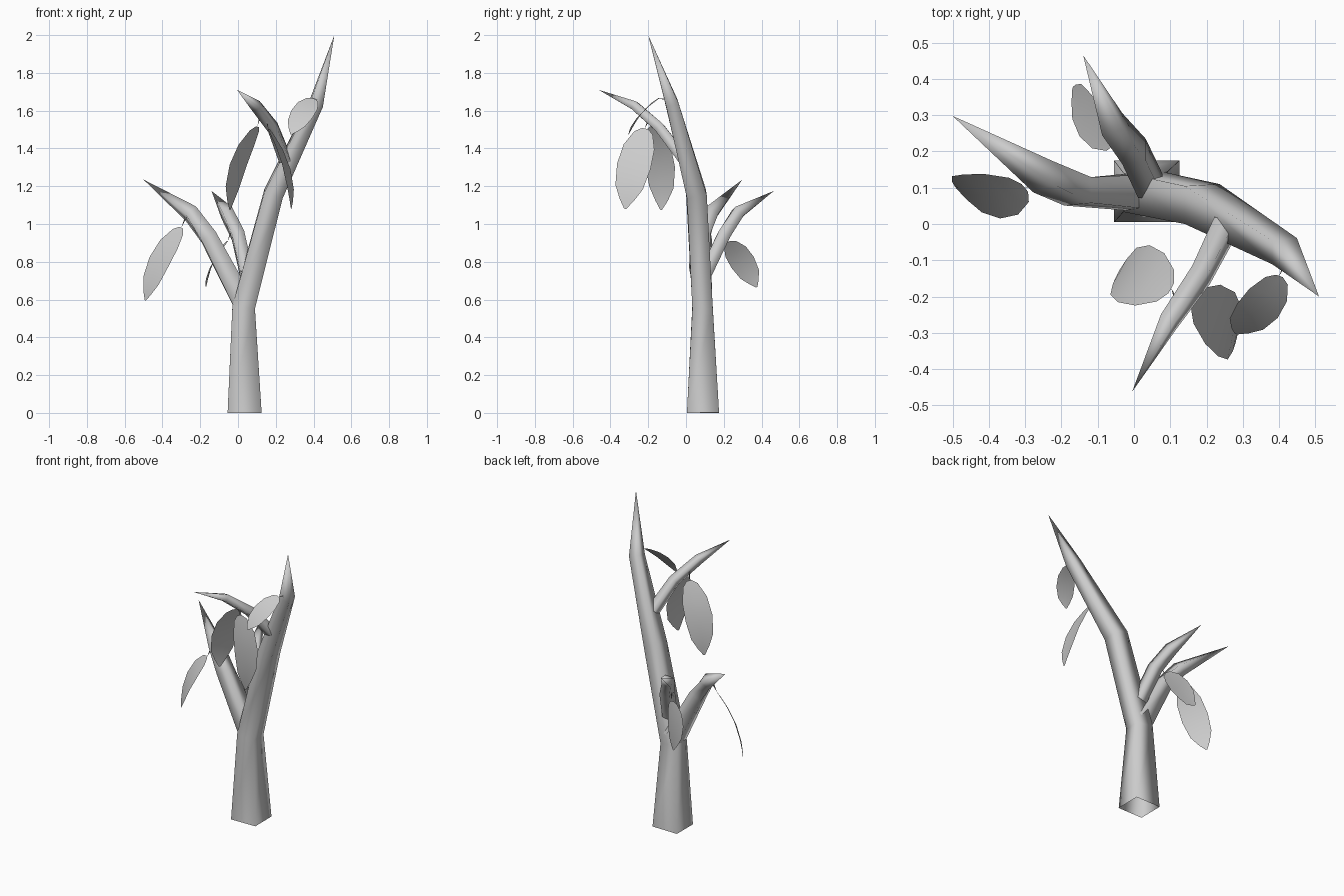
import bpy
from mathutils import Vector

if "Cube" in bpy.data.objects:
    bpy.data.objects.remove(bpy.data.objects["Cube"])


def make_mesh(name, verts, faces):
    mesh = bpy.data.meshes.new(name)
    mesh.from_pydata([tuple(v) for v in verts], [], faces)
    mesh.update()
    for p in mesh.polygons:
        p.use_smooth = True
    obj = bpy.data.objects.new(name, mesh)
    bpy.context.collection.objects.link(obj)
    return obj


def square_limb(name, path):
    """Four-sided tapering limb; path rows are x, y, z, half width, half depth; last row is the point."""
    pts = [Vector(p[:3]) for p in path]
    verts, faces = [], []
    for i, p in enumerate(path[:-1]):
        ahead = (pts[i + 1] - pts[i]).normalized()
        behind = (pts[i] - pts[i - 1]).normalized() if i else ahead
        t = (ahead + behind).normalized()
        side = Vector((1, 0, 0))
        side = (side - t * side.dot(t)).normalized()
        depth = t.cross(side)
        for sx, sy in ((-1, -1), (1, -1), (1, 1), (-1, 1)):
            verts.append(pts[i] + side * sx * p[3] + depth * sy * p[4])
        for k in range(4):
            a, b = i * 4 + k, i * 4 + (k + 1) % 4
            if i < len(path) - 2:
                faces.append((a, b, b + 4, a + 4))
            else:
                faces.append((a, b, (i + 1) * 4))
    verts.append(pts[-1])
    return make_mesh(name, verts, faces)


LEAF_PROFILE = [(0, .18), (.06, .55), (.25, .92), (.5, 1), (.75, .82), (.9, .42), (1, .06)]


def leaf(name, stem, base, tip, across, width, arch=.08):
    """Arched leaf blade with a midrib, plus a thin stalk to its branch."""
    base, tip, stem, w = map(Vector, (base, tip, stem, across))
    d = (tip - base).normalized()
    w = (w - d * w.dot(d)).normalized()
    n = d.cross(w)
    if n.z < 0:
        n, w = -n, -w
    length = (tip - base).length
    verts, faces = [], []
    for i, (t, f) in enumerate(LEAF_PROFILE):
        mid = base + (tip - base) * t + n * length * arch * (4 * t * (1 - t) - .4)
        half = w * width * .5 * f
        verts += [mid - half, mid - n * .004 * f, mid + half]
        if i:
            a, b = 3 * i - 3, 3 * i
            faces += [(a, b, b + 1, a + 1), (a + 1, b + 1, b + 2, a + 2)]
    make_mesh(name, verts, faces)
    top = verts[1]
    square_limb(name + "_stalk", [(*stem, .005, .005), (*top, 0, 0)])


# trunk and main leader
square_limb("trunk", [(.035, .09, 0, .09, .085), (.03, .0875, .56, .06, .054),
                      (.188, .055, 1.16, .051, .053), (.415, -.075, 1.64, .036, .034),
                      (.51, -.2, 2.0, 0, 0)])

# side branches
square_limb("left_branch", [(.02, .088, .6, .055, .05), (-.155, .09, .93, .044, .036),
                            (-.25, .13, 1.055, .036, .036), (-.5, .298, 1.235, 0, 0)])
square_limb("back_branch", [(.045, .105, .74, .034, .034), (.0, .2, .94, .034, .034),
                            (-.06, .275, 1.06, .03, .032), (-.14, .465, 1.175, 0, 0)])
square_limb("upper_branch", [(.25, -.01, 1.34, .03, .03), (.185, -.14, 1.51, .026, .026),
                             (.095, -.27, 1.625, .023, .023), (-.005, -.462, 1.71, 0, 0)])

# leaves: stem point, blade base, blade tip, width direction, width
leaf("left_leaf", (-.27, .11, 1.05), (-.31, .09, .985), (-.5, .09, .6), (-.58, .7, .28), .165)
leaf("back_leaf", (-.03, .2, .98), (-.065, .225, .91), (-.178, .375, .67), (.21, .7, .41), .135)
leaf("front_leaf", (.12, -.22, 1.59), (.09, -.17, 1.52), (-.055, -.125, 1.08), (.5, .85, 0), .18)
leaf("inner_leaf", (.15, -.2, 1.55), (.175, -.22, 1.51), (.295, -.325, 1.085), (.2, 1, 0), .185)
leaf("top_leaf", (.42, -.1, 1.66), (.4, -.15, 1.67), (.28, -.31, 1.48), (.8, -.28, -.29), .125)
